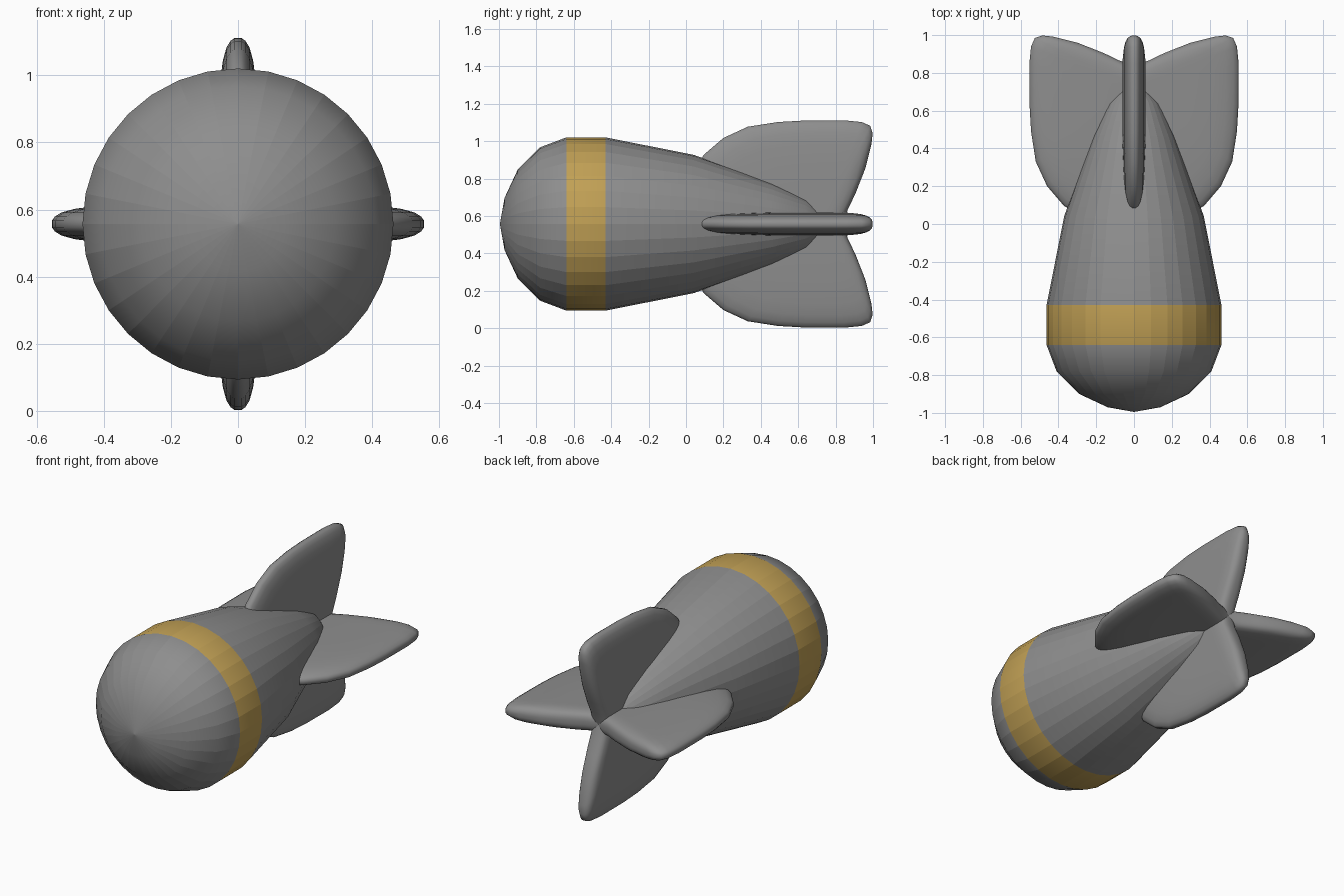
import bpy, bmesh, math
from mathutils import Vector

if "Cube" in bpy.data.objects:
    bpy.data.objects.remove(bpy.data.objects["Cube"])

AXIS_Z = 0.557
SIDES = 32


def material(name, rgb):
    m = bpy.data.materials.new(name)
    m.diffuse_color = (*rgb, 1)
    m.use_nodes = True
    m.node_tree.nodes["Principled BSDF"].inputs["Base Color"].default_value = m.diffuse_color
    return m


grey = material("grey metal", (0.27, 0.27, 0.27))
gold = material("gold band", (0.53, 0.35, 0.09))


def finish(bm, name, mats):
    bmesh.ops.recalc_face_normals(bm, faces=bm.faces)
    me = bpy.data.meshes.new(name)
    bm.to_mesh(me)
    bm.free()
    for m in mats:
        me.materials.append(m)
    ob = bpy.data.objects.new(name, me)
    ob.location.z = AXIS_Z
    bpy.context.collection.objects.link(ob)
    return ob


# Body: lathed about the y axis (y, radius)
profile = [(-0.97, 0.14), (-0.90, 0.29), (-0.78, 0.41), (-0.64, 0.463),
           (-0.43, 0.463), (0.04, 0.37), (0.46, 0.222), (0.64, 0.14), (0.73, 0.06)]
bm = bmesh.new()
rings = []
for y, r in profile:
    rings.append([bm.verts.new((r * math.cos(a), y, r * math.sin(a)))
                  for a in (2 * math.pi * i / SIDES for i in range(SIDES))])
nose = bm.verts.new((0, -0.995, 0))
tail = bm.verts.new((0, 0.77, 0))
for i in range(SIDES):
    j = (i + 1) % SIDES
    bm.faces.new((nose, rings[0][i], rings[0][j]))
    bm.faces.new((tail, rings[-1][j], rings[-1][i]))
    for k in range(len(rings) - 1):
        f = bm.faces.new((rings[k][i], rings[k][j], rings[k + 1][j], rings[k + 1][i]))
        f.material_index = 1 if k == 3 else 0      # painted band
# Facets run lengthwise: smooth along the body, sharp between strips
for f in bm.faces:
    f.smooth = True
for e in bm.edges:
    if abs(e.verts[0].co.y - e.verts[1].co.y) > 1e-4:
        e.smooth = False
finish(bm, "bomb_body", [grey, gold])

# Fins: half outline (radius, y), thickened in rings shrinking towards a hub on the axis
outline = [(0, 0.84), (0.08, 0.866), (0.16, 0.905), (0.30, 0.96), (0.43, 0.992),
           (0.485, 0.998), (0.525, 0.985), (0.545, 0.94), (0.554, 0.85), (0.553, 0.63),
           (0.545, 0.49), (0.52, 0.33), (0.46, 0.20), (0.37, 0.095), (0.27, 0.04), (0, 0.04)]
HUB_Y = 0.72
layers = [(1.0, 0.010), (0.985, 0.022), (0.95, 0.034), (0.88, 0.045),
          (0.77, 0.053), (0.55, 0.060), (0.25, 0.062)]


def make_fin(name, angle):
    bm = bmesh.new()
    out = Vector((math.cos(angle), 0, math.sin(angle)))
    side = Vector((-math.sin(angle), 0, math.cos(angle)))

    def vert(r, y, t):
        return bm.verts.new(out * r + side * t + Vector((0, y, 0)))

    rims = []
    for sgn in (1, -1):
        loops = [[vert(r * s, HUB_Y + (y - HUB_Y) * s, t * sgn) for r, y in outline]
                 for s, t in layers]
        for a, b in zip(loops, loops[1:]):
            for i in range(len(outline) - 1):
                bm.faces.new((a[i], a[i + 1], b[i + 1], b[i]))
        hub = vert(0, HUB_Y, 0.062 * sgn)
        for i in range(len(outline) - 1):
            bm.faces.new((loops[-1][i], loops[-1][i + 1], hub))
        rims.append(loops[0])
    # Thin rounded rim joining the two sides
    for i in range(len(outline) - 1):
        bm.faces.new((rims[0][i], rims[0][i + 1], rims[1][i + 1], rims[1][i]))
    for f in bm.faces:
        f.smooth = True
    # Make the open root shell face outwards
    ob = finish(bm, name, [grey])
    me = ob.data
    if sum(p.normal.dot(side) * p.center.dot(side) for p in me.polygons) < 0:
        me.flip_normals()


for n, name in enumerate(("fin_right", "fin_top", "fin_left", "fin_bottom")):
    make_fin(name, n * math.pi / 2)
